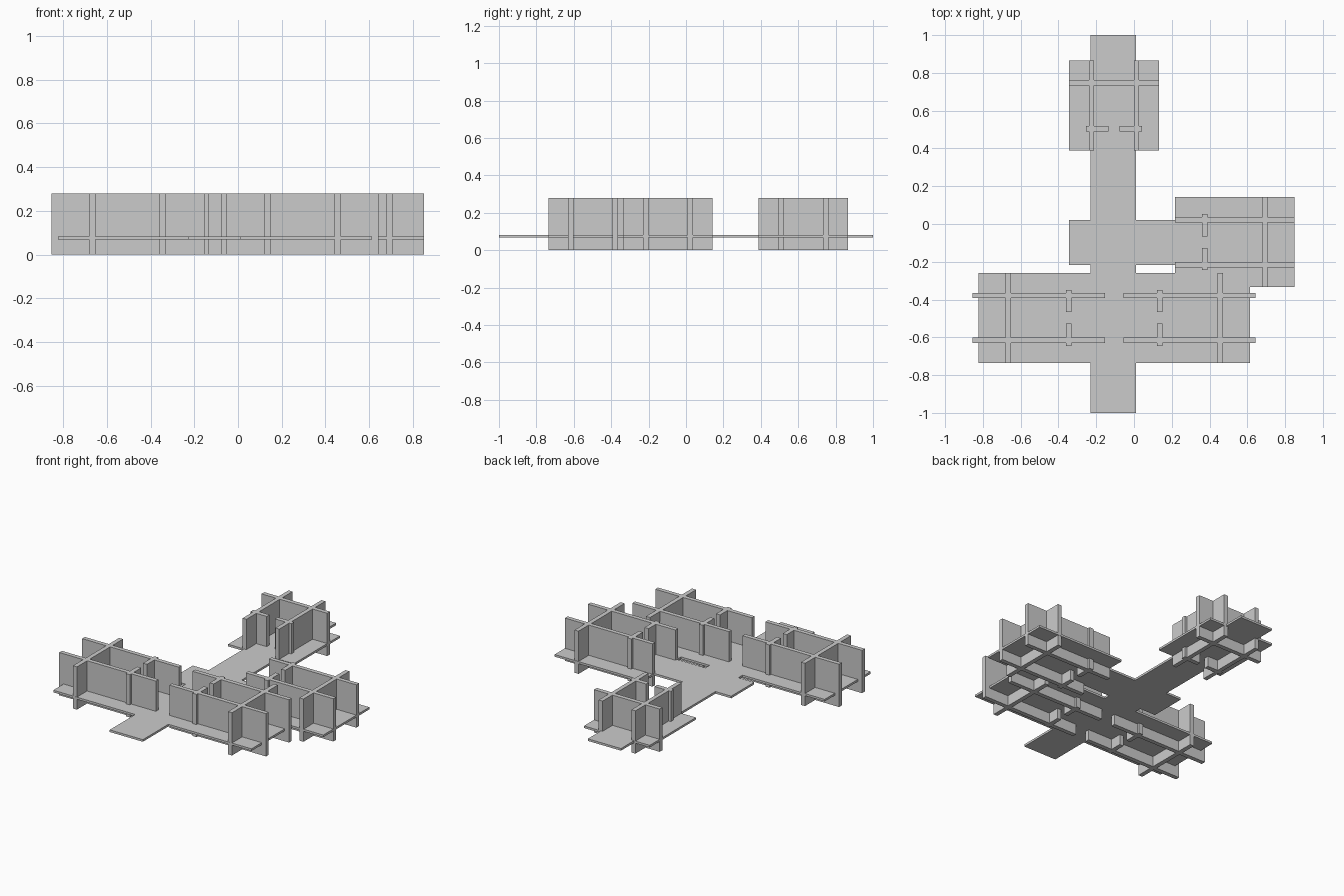
import bpy, bmesh, math

if "Cube" in bpy.data.objects:
    bpy.data.objects.remove(bpy.data.objects["Cube"])

WALL_H = 0.28
FLOOR_Z = (0.068, 0.082)


def extrude_plan(name, rects, z0, z1):
    """Merge overlapping plan rectangles (x0, x1, y0, y1) and extrude them."""
    xs = sorted({v for r in rects for v in r[:2]})
    ys = sorted({v for r in rects for v in r[2:]})
    bm = bmesh.new()
    verts = {}

    def vert(i, j):
        if (i, j) not in verts:
            verts[i, j] = bm.verts.new((xs[i], ys[j], z0))
        return verts[i, j]

    for i in range(len(xs) - 1):
        for j in range(len(ys) - 1):
            cx, cy = (xs[i] + xs[i + 1]) / 2, (ys[j] + ys[j + 1]) / 2
            if any(a < cx < b and c < cy < d for a, b, c, d in rects):
                bm.faces.new((vert(i, j), vert(i + 1, j),
                              vert(i + 1, j + 1), vert(i, j + 1)))
    ext = bmesh.ops.extrude_face_region(bm, geom=bm.faces[:], use_keep_orig=True)
    top = [v for v in ext["geom"] if isinstance(v, bmesh.types.BMVert)]
    bmesh.ops.translate(bm, verts=top, vec=(0, 0, z1 - z0))
    bmesh.ops.recalc_face_normals(bm, faces=bm.faces[:])
    bmesh.ops.dissolve_limit(bm, angle_limit=math.radians(1),
                             verts=bm.verts[:], edges=bm.edges[:])
    mesh = bpy.data.meshes.new(name)
    bm.to_mesh(mesh)
    bm.free()
    obj = bpy.data.objects.new(name, mesh)
    bpy.context.collection.objects.link(obj)
    return obj


def cell_walls(name, place, long_walls):
    """Interlocking walls of one cell. Local u runs from the outer end inward,
    v runs across the cell; place(u, v) maps to plan x, y."""
    rects = [(0.143, 0.172, -0.238, 0.238)]                  # cross wall
    for s in (1, -1):
        rects.append((long_walls, 0.634 if long_walls == 0 else 0.670,
                      s * 0.119 - 0.014, s * 0.119 + 0.014))  # side wall
        a, b = sorted((s * 0.03, s * 0.148))
        rects.append((0.463, 0.492, a, b))                   # door stub
    out = []
    for u0, u1, v0, v1 in rects:
        (xa, ya), (xb, yb) = place(u0, v0), place(u1, v1)
        out.append((min(xa, xb), max(xa, xb), min(ya, yb), max(ya, yb)))
    return extrude_plan(name, out, 0, WALL_H)


# Floor: corridor, cross passage and the rooms
extrude_plan("floor", [
    (-0.229, 0.011, -1, 1),
    (-0.343, 0.3, -0.216, 0.022),
    (0.217, 0.851, -0.333, 0.144),
    (-0.343, 0.133, 0.388, 0.865),
    (-0.823, 0.613, -0.736, -0.259),
], *FLOOR_Z)

# Front pair of rooms, whose side walls overhang the floor edge
cell_walls("front_left_walls", lambda u, v: (-0.824 + u, -0.497 + v), -0.03)
cell_walls("front_right_walls", lambda u, v: (0.614 - u, -0.497 + v), -0.03)

# Side room, whose side walls end flush with its floor
cell_walls("right_walls", lambda u, v: (0.851 - u, -0.096 + v), 0)

# Back room: shorter, running along y
back = [(-0.343, 0.133, 0.733, 0.762)]
for s in (1, -1):
    x = -0.106
    a, b = sorted((x + s * 0.03, x + s * 0.148))
    back += [(x + s * 0.119 - 0.014, x + s * 0.119 + 0.014, 0.388, 0.865),
             (a, b, 0.491, 0.520)]
extrude_plan("back_walls", back, 0, WALL_H)
